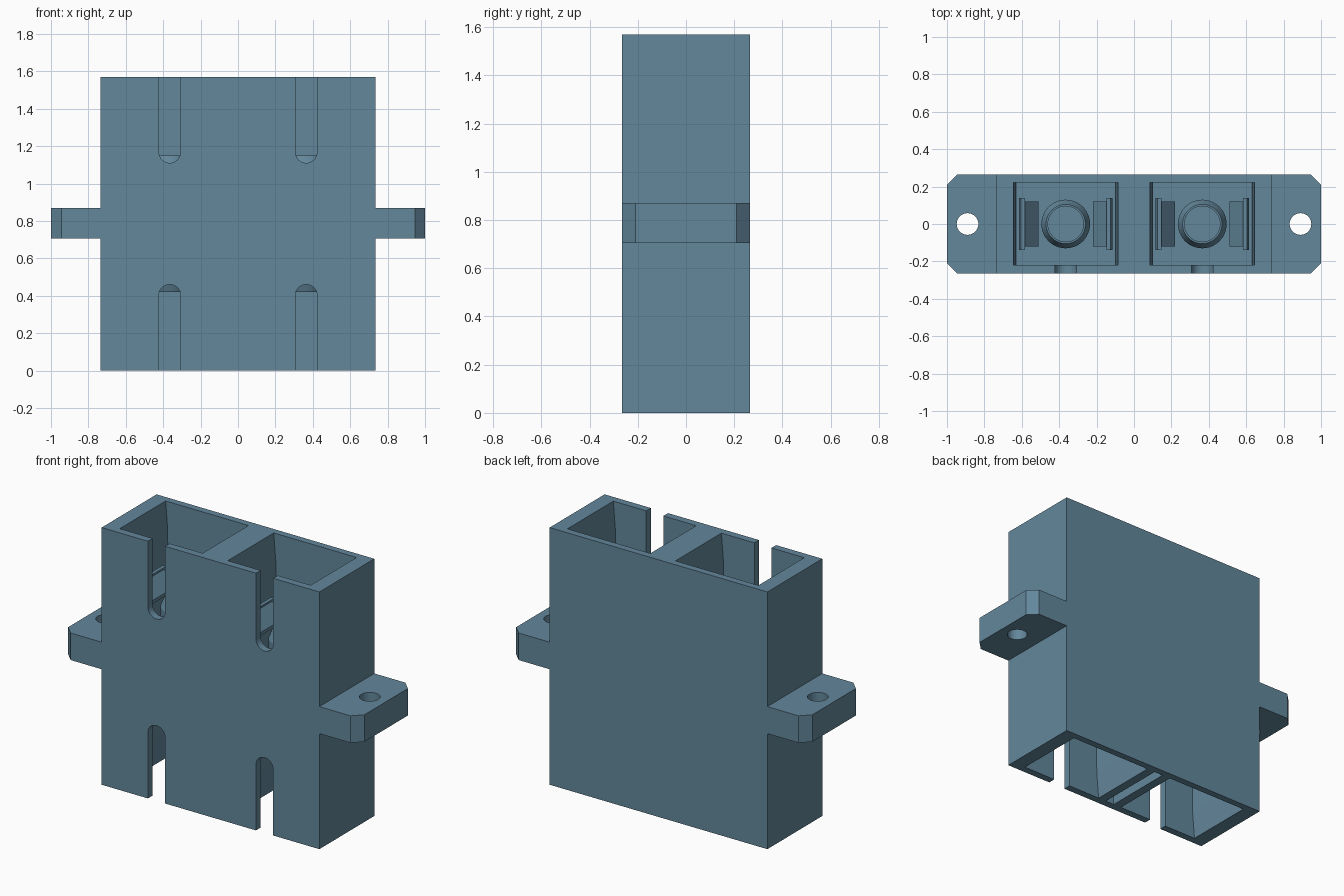
import bpy, bmesh, math
from mathutils import Matrix

if "Cube" in bpy.data.objects:
    bpy.data.objects.remove(bpy.data.objects["Cube"])

H, MID, CX = 1.57, 0.785, 0.365

# Slate blue plastic
plastic = bpy.data.materials.new("slate_blue_plastic")
plastic.diffuse_color = (0.125, 0.242, 0.329, 1)
plastic.use_nodes = True
plastic.node_tree.nodes["Principled BSDF"].inputs["Base Color"].default_value = plastic.diffuse_color


def finish(name, bm):
    bmesh.ops.recalc_face_normals(bm, faces=bm.faces[:])
    me = bpy.data.meshes.new(name)
    bm.to_mesh(me)
    bm.free()
    me.materials.append(plastic)
    ob = bpy.data.objects.new(name, me)
    bpy.context.collection.objects.link(ob)
    return ob


def prism(bm, pts, vec):
    """Extrude a closed 3D outline along vec."""
    f = bm.faces.new([bm.verts.new(p) for p in pts])
    r = bmesh.ops.extrude_face_region(bm, geom=[f])
    bmesh.ops.translate(bm, vec=vec,
                        verts=[v for v in r['geom'] if isinstance(v, bmesh.types.BMVert)])


def box(bm, x0, x1, y0, y1, z0, z1):
    prism(bm, [(x0, y0, z0), (x1, y0, z0), (x1, y1, z0), (x0, y1, z0)], (0, 0, z1 - z0))


def lathe(bm, profile, cx, n=48):
    """Revolve a closed (radius, z) profile around the vertical line x = cx."""
    rings = [[bm.verts.new((cx + r * math.cos(2 * math.pi * i / n),
                            r * math.sin(2 * math.pi * i / n), z)) for i in range(n)]
             for r, z in profile]
    for a, b in zip(rings, rings[1:] + rings[:1]):
        for i in range(n):
            j = (i + 1) % n
            bm.faces.new((a[i], a[j], b[j], b[i]))


def flip(z, up):
    return z if up else H - z


def cut(target, name, bm):
    c = finish(name, bm)
    m = target.modifiers.new(name, 'BOOLEAN')
    m.operation, m.solver, m.object = 'DIFFERENCE', 'EXACT', c
    bpy.context.view_layer.objects.active = target
    bpy.ops.object.modifier_apply(modifier=name)
    bpy.data.objects.remove(c)


# Main housing: front outline with the two mounting ears, extruded in depth
bm = bmesh.new()
half = [(0.735, 0), (0.735, 0.705), (1, 0.705), (1, 0.87), (0.735, 0.87), (0.735, H)]
outline = half + [(-x, z) for x, z in reversed(half)]
prism(bm, [(x, -0.265, z) for x, z in outline], (0, 0.53, 0))
housing = finish("housing", bm)

# Ear corner chamfers
bm = bmesh.new()
for sx in (-1, 1):
    for sy in (-1, 1):
        prism(bm, [(sx * 0.945, sy * 0.265, 0.6), (sx * 1.0, sy * 0.32, 0.6),
                   (sx * 1.1, sy * 0.32, 0.6), (sx * 1.1, sy * 0.11, 0.6)], (0, 0, 0.4))
cut(housing, "ear_chamfer_cutter", bm)

# Ear screw holes
bm = bmesh.new()
for sx in (-1, 1):
    bmesh.ops.create_cone(bm, cap_ends=True, segments=32, radius1=0.058, radius2=0.058,
                          depth=0.5, matrix=Matrix.Translation((sx * 0.89, 0, MID)))
cut(housing, "screw_hole_cutter", bm)

# Four sockets with flared mouths
bm = bmesh.new()
for cx in (-CX, CX):
    for up in (True, False):
        prof = [(-0.263, 0.87), (0.263, 0.87), (0.266, 1.4), (0.28, H), (0.28, H + 0.1),
                (-0.28, H + 0.1), (-0.28, H), (-0.266, 1.4)]
        prism(bm, [(cx + x, -0.22, flip(z, up)) for x, z in prof], (0, 0.443, 0))
cut(housing, "socket_cutter", bm)

# Round-ended key slots in the front wall
bm = bmesh.new()
for cx in (-CX, CX):
    for up in (True, False):
        arc = [(cx + 0.058 * math.cos(math.pi + math.pi * i / 16),
                1.168 + 0.058 * math.sin(math.pi + math.pi * i / 16)) for i in range(17)]
        pts = arc + [(cx + 0.058, H + 0.1), (cx - 0.058, H + 0.1)]
        prism(bm, [(x, -0.35, flip(z, up)) for x, z in pts], (0, 0.2, 0))
cut(housing, "key_slot_cutter", bm)

# Narrow relief groove under the divider
bm = bmesh.new()
box(bm, -0.03, 0.03, -0.22, 0.223, -0.1, 0.45)
cut(housing, "divider_groove_cutter", bm)

# Alignment sleeves and latch arms inside each socket
for side, cx in (("left", -CX), ("right", CX)):
    for up in (True, False):
        tag = side + ("_top" if up else "_bottom")
        bm = bmesh.new()
        lathe(bm, [(r, flip(z, up)) for r, z in
                   [(0.13, 0.86), (0.13, 1.09), (0.105, 1.15), (0.095, 1.15), (0.095, 0.86)]], cx)
        sleeve = finish("sleeve_" + tag, bm)
        bpy.ops.object.select_all(action='DESELECT')
        sleeve.select_set(True)
        bpy.context.view_layer.objects.active = sleeve
        bpy.ops.object.shade_smooth_by_angle(angle=math.radians(20))

        bm = bmesh.new()
        for s in (-1, 1):
            arm = [(0.218, 0.86), (0.25, 0.86), (0.25, 1.18), (0.24, 1.22), (0.218, 1.22)]
            prism(bm, [(cx + s * x, -0.14, flip(z, up)) for x, z in arm], (0, 0.28, 0))
            hook = [(0.219, 1.1), (0.219, 1.21), (0.145, 1.12), (0.145, 1.1)]
            prism(bm, [(cx + s * x, -0.12, flip(z, up)) for x, z in hook], (0, 0.24, 0))
        finish("latch_arms_" + tag, bm)
